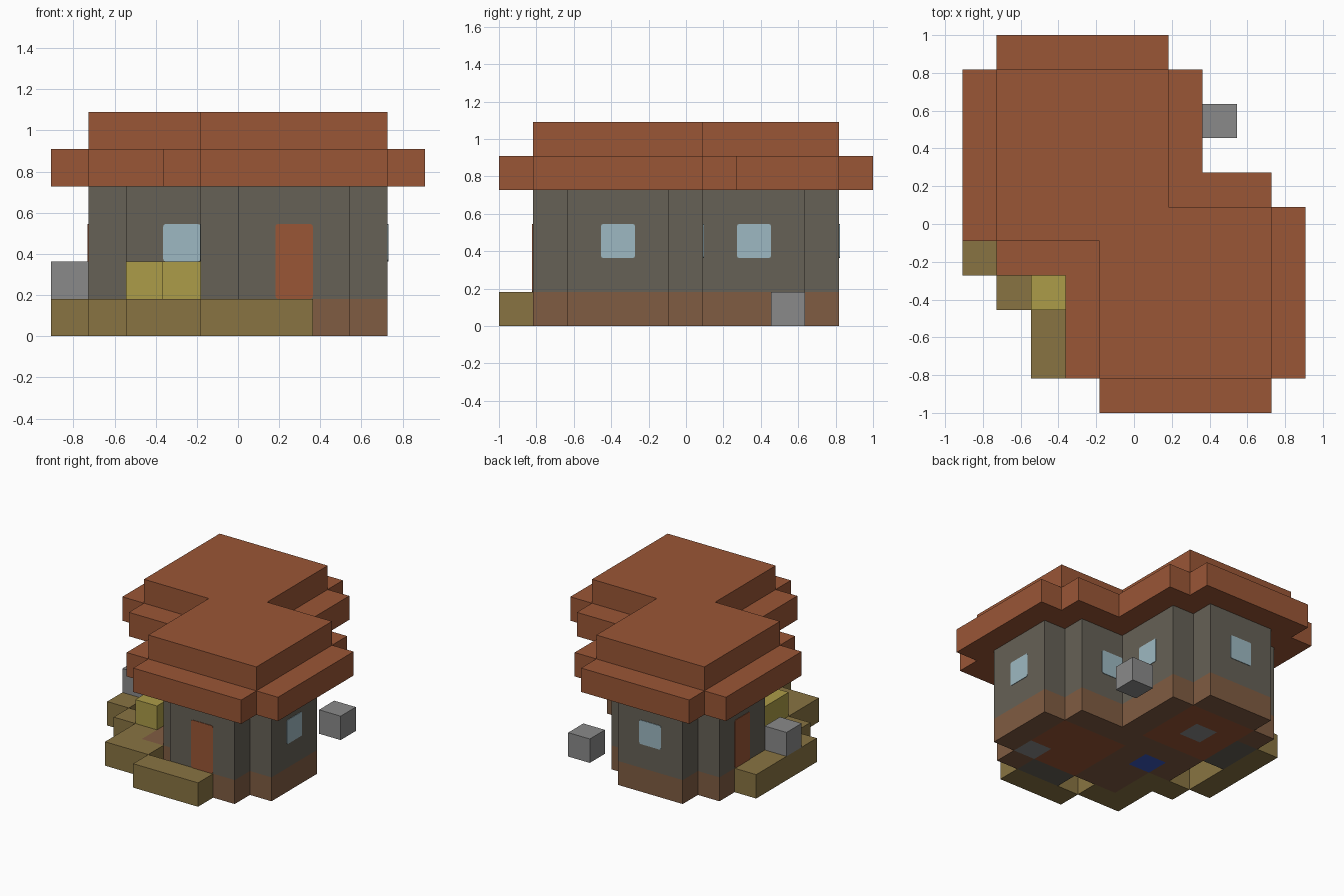
import bpy
import bmesh
from math import pi
from mathutils import Matrix, Vector

cube = bpy.data.objects.get("Cube")
if cube:
    bpy.data.objects.remove(cube)

U = 2 / 11  # size of one block


def material(name, rgb):
    lin = [(c / 255 / 12.92) if c < 11 else ((c / 255 + 0.055) / 1.055) ** 2.4 for c in rgb]
    m = bpy.data.materials.new(name)
    m.use_nodes = True
    m.diffuse_color = (*lin, 1)
    m.node_tree.nodes["Principled BSDF"].inputs["Base Color"].default_value = (*lin, 1)
    return m


TERRACOTTA = material("terracotta", (154, 86, 54))
STONE = material("wall stone", (102, 97, 86))
TIMBER = material("brown timber", (128, 92, 66))
PATH = material("olive earth", (137, 116, 66))
STRAW = material("yellow straw", (172, 156, 72))
GREY = material("grey rock", (138, 138, 138))
GLASS = material("pale glass", (158, 185, 194))
WATER = material("blue water", (58, 88, 190))


def finish(name, bm, mat):
    mesh = bpy.data.meshes.new(name)
    bm.to_mesh(mesh)
    bm.free()
    mesh.materials.append(mat)
    obj = bpy.data.objects.new(name, mesh)
    bpy.context.collection.objects.link(obj)
    return obj


def blocks(name, cells, z0, z1, mat):
    """Solid prism over a set of (column, row) cells, heights in blocks."""
    bm = bmesh.new()
    for i, j in cells:
        corners = [(i, j - .5), (i + 1, j - .5), (i + 1, j + .5), (i, j + .5)]
        bm.faces.new([bm.verts.new((x * U, y * U, z0 * U)) for x, y in corners])
    bmesh.ops.remove_doubles(bm, verts=bm.verts[:], dist=1e-4)
    bmesh.ops.recalc_face_normals(bm, faces=bm.faces[:])
    grown = bmesh.ops.extrude_face_region(bm, geom=bm.faces[:], use_keep_orig=True)
    top = [g for g in grown["geom"] if isinstance(g, bmesh.types.BMVert)]
    bmesh.ops.translate(bm, verts=top, vec=(0, 0, (z1 - z0) * U))
    bmesh.ops.recalc_face_normals(bm, faces=bm.faces[:])
    bmesh.ops.dissolve_limit(bm, angle_limit=0.01, verts=bm.verts[:], edges=bm.edges[:])
    return finish(name, bm, mat)


def rect(i0, i1, j0, j1):
    return {(i, j) for i in range(i0, i1 + 1) for j in range(j0, j1 + 1)}


def plate(name, centre, turn, height, mat):
    """Thin panel with clipped corners, facing -y before it is turned."""
    bm = bmesh.new()
    bmesh.ops.create_cube(bm, size=1)
    bmesh.ops.scale(bm, vec=(U, 0.008, height * U), verts=bm.verts[:])
    edges = [e for e in bm.edges if abs((e.verts[0].co - e.verts[1].co).y) > 0.005]
    bmesh.ops.bevel(bm, geom=edges, offset=0.012, segments=2, profile=0.5, affect='EDGES')
    move = Matrix.Translation(Vector(centre) * U) @ Matrix.Rotation(turn, 4, 'Z')
    bmesh.ops.transform(bm, matrix=move, verts=bm.verts[:])
    return finish(name, bm, mat)


# Two overlapping huts, each a square with its corners cut
HUTS = {"back": (-2, 2), "front": (1, -2)}  # middle cell of each
walls, floors, squares, eaves = set(), set(), set(), set()
for ci, cj in HUTS.values():
    square = rect(ci - 2, ci + 2, cj - 2, cj + 2)
    squares |= square
    eaves |= rect(ci - 3, ci + 3, cj - 2, cj + 2) | rect(ci - 2, ci + 2, cj - 3, cj + 3)
    walls |= {c for c in square if abs(c[0] - ci) + abs(c[1] - cj) < 4}
    floors |= rect(ci - 1, ci + 1, cj - 1, cj + 1)

# Foundations, floors and walls
thresholds = {(0, -4), (1, -4), (-4, 1), (-4, 2)}
hearths = {(2, -3), (-2, 2)}
blocks("foundation", walls - floors - thresholds, 0, 1, TIMBER)
blocks("thresholds", thresholds, 0, 1, STONE)
blocks("floors", floors - hearths, 0, 1, TERRACOTTA)
blocks("hearths", hearths, 0, 1, GREY)
blocks("walls", walls, 1, 4, STONE)

# Stepped roof
blocks("roof_eaves", eaves, 4, 5, TERRACOTTA)
blocks("roof_top", squares, 5, 6, TERRACOTTA)

# Windows and doors in the middle of each wall
DOOR_SIDE = {"back": 3, "front": 0}
for hut, (ci, cj) in HUTS.items():
    for side in range(4):
        offset = Matrix.Rotation(side * pi / 2, 3, 'Z') @ Vector((0, -2.5, 0))
        centre = offset + Vector((ci + .5, cj, 0))
        if side == DOOR_SIDE[hut]:
            centre.z = 2
            plate(hut + "_door", centre, side * pi / 2, 2, TERRACOTTA)
        else:
            centre.z = 2.5
            plate(f"{hut}_window_{side}", centre, side * pi / 2, 1, GLASS)

# Raised path around the garden corner
path = rect(-5, -5, -1, 2) | rect(-1, 1, -5, -5) | rect(-3, -3, -4, -2)
path |= {(-4, -2), (-2, -4)}
blocks("garden_path", path, 0, 1, PATH)
blocks("garden_soil", {(-3, -1), (-2, -2), (-2, -3)}, 0, 1, TIMBER)
blocks("pond", {(-2, -1)}, 0, 1, WATER)
blocks("straw_bales", {(-3, -2), (-3, -1), (-2, -1)}, 1, 2, STRAW)

# Loose rocks
blocks("path_rock", {(-5, 0)}, 1, 2, GREY)
blocks("yard_rock", {(2, 3)}, 0, 1, GREY)
